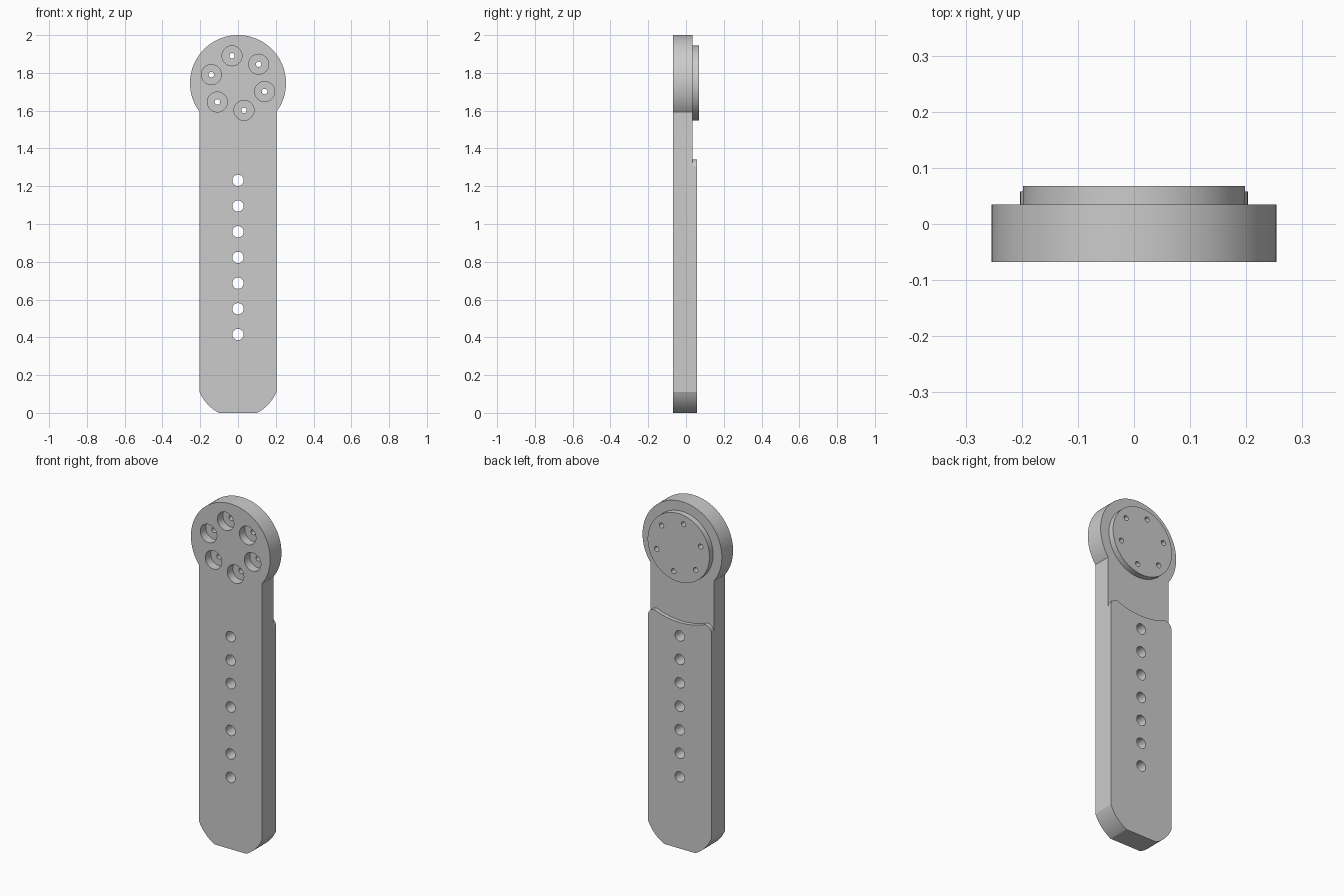
import bpy, bmesh
from math import sin, cos, pi, radians, sqrt, asin, acos
from mathutils import Matrix, Vector

cube = bpy.data.objects.get("Cube")
if cube:
    bpy.data.objects.remove(cube, do_unlink=True)

FRONT, FACE, PAD, BACK = -0.068, 0.035, 0.058, 0.068
HALF_W, HEAD_R, HEAD_Z = 0.203, 0.254, 1.746

grey = bpy.data.materials.new("plain_grey")
grey.use_nodes = True
colour = (0.6, 0.6, 0.6, 1)
grey.diffuse_color = colour
grey.node_tree.nodes["Principled BSDF"].inputs["Base Color"].default_value = colour


def make(name, bm):
    bmesh.ops.recalc_face_normals(bm, faces=bm.faces)
    mesh = bpy.data.meshes.new(name)
    bm.to_mesh(mesh)
    bm.free()
    mesh.materials.append(grey)
    ob = bpy.data.objects.new(name, mesh)
    bpy.context.collection.objects.link(ob)
    return ob


def arc(cx, cz, r, a0, a1, n):
    """Points along an arc in the x-z plane."""
    return [(cx + r * cos(a0 + (a1 - a0) * i / n),
             cz + r * sin(a0 + (a1 - a0) * i / n)) for i in range(n + 1)]


def prism(name, half, y0, y1):
    """Extrude a right-hand half outline, mirrored in x, from y0 to y1."""
    outline = half + [(-x, z) for x, z in reversed(half) if x > 1e-5]
    bm = bmesh.new()
    face = bm.faces.new([bm.verts.new((x, y0, z)) for x, z in outline])
    new = bmesh.ops.extrude_face_region(bm, geom=[face])["geom"]
    bmesh.ops.translate(bm, vec=(0, y1 - y0, 0),
                        verts=[v for v in new if isinstance(v, bmesh.types.BMVert)])
    return make(name, bm)


def cylinders(name, centres, r, y0, y1, seg=32):
    """Cylinders along y at the given x-z centres."""
    bm = bmesh.new()
    for x, z in centres:
        place = Matrix.Translation((x, (y0 + y1) / 2, z)) @ Matrix.Rotation(pi / 2, 4, "X")
        bmesh.ops.create_cone(bm, cap_ends=True, segments=seg, radius1=r, radius2=r,
                              depth=y1 - y0, matrix=place)
    return make(name, bm)


def cut(ob, cutter):
    mod = ob.modifiers.new("cut", "BOOLEAN")
    mod.operation, mod.solver, mod.object = "DIFFERENCE", "EXACT", cutter
    bpy.context.view_layer.objects.active = ob
    bpy.ops.object.modifier_apply(modifier=mod.name)


# Arm with round head and curved lower corners
low_z, low_r = 0.197, 0.221
half = arc(0, low_z, low_r, -acos(0.1 / low_r), -acos(HALF_W / low_r), 10)
half += arc(0, HEAD_Z, HEAD_R, -acos(HALF_W / HEAD_R), pi / 2, 40)
arm = prism("arm", half, FRONT, PAD)

# Recess behind the head, leaving a raised pad with a scooped, rounded top
scoop_r, corner = 0.437, 0.04
inner = HALF_W - corner
scoop_end = asin(inner / scoop_r)
top = HEAD_Z - sqrt(scoop_r ** 2 - inner ** 2)
half = arc(0, HEAD_Z, scoop_r, -pi / 2, -pi / 2 + scoop_end, 14)
half += arc(inner, top - corner, corner, pi / 2, 0, 8)[1:]
half += [(0.4, top - corner), (0.4, 2.2)]
recess = prism("recess_cutter", half, FACE, 0.2)

# Hub disc on the back of the head
disc = cylinders("hub_disc", [(0, HEAD_Z)], 0.198, FACE, BACK, 96)

# Row of strap holes, ring of screw holes and their counterbores
row = [(0, 0.415 + 0.136 * i) for i in range(7)]
ring = [(0.148 * cos(radians(102.4 + 60 * i)), HEAD_Z + 0.148 * sin(radians(102.4 + 60 * i)))
        for i in range(6)]
row_cut = cylinders("row_cutter", row, 0.03, -0.2, 0.2)
screw_cut = cylinders("screw_cutter", ring, 0.0145, -0.2, 0.2, 24)
bore_cut = cylinders("bore_cutter", ring, 0.053, -0.2, FRONT + 0.05)

for cutter in (recess, row_cut, bore_cut, screw_cut):
    cut(arm, cutter)
cut(disc, screw_cut)
for cutter in (recess, row_cut, bore_cut, screw_cut):
    bpy.data.objects.remove(cutter, do_unlink=True)

# Smooth round walls, keep edges sharp
for ob in (arm, disc):
    bpy.ops.object.select_all(action="DESELECT")
    ob.select_set(True)
    bpy.context.view_layer.objects.active = ob
    bpy.ops.object.shade_smooth_by_angle(angle=radians(25))
